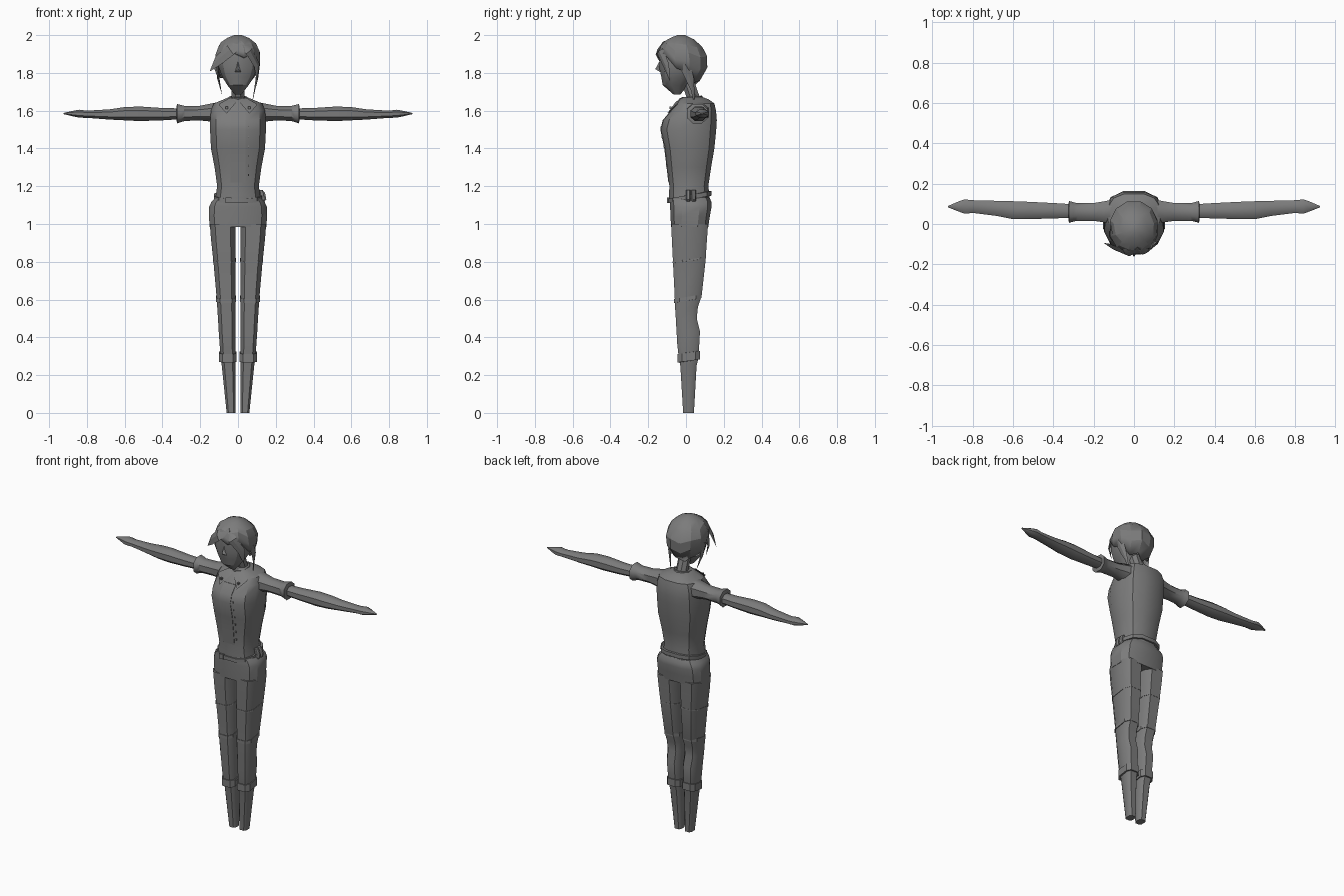
import bpy, bmesh, math
from mathutils import Vector

if "Cube" in bpy.data.objects:
    bpy.data.objects.remove(bpy.data.objects["Cube"])

GREY = bpy.data.materials.new("dark_grey")
GREY.diffuse_color = (.2, .2, .2, 1)
GREY.use_nodes = True
GREY.node_tree.nodes["Principled BSDF"].inputs["Base Color"].default_value = GREY.diffuse_color


def unit_ring(n, p):
    """Rounded-box outline filling -1..1 in both directions."""
    pts = []
    for i in range(n):
        a = 2 * math.pi * (i + 0.5) / n
        c, s = math.cos(a), math.sin(a)
        pts.append((math.copysign(abs(c) ** (2 / p), c), math.copysign(abs(s) ** (2 / p), s)))
    mx, my = max(q[0] for q in pts), max(q[1] for q in pts)
    return [(x / mx, y / my) for x, y in pts]


def loft(name, rings, mirror=False, caps=True, closed=False, angle=32):
    bm = bmesh.new()
    rows = [[bm.verts.new(p) for p in r] for r in rings]
    n = len(rows[0])
    pairs = list(zip(rows, rows[1:])) + ([(rows[-1], rows[0])] if closed else [])
    for a, b in pairs:
        for i in range(n):
            j = (i + 1) % n
            bm.faces.new((a[i], a[j], b[j], b[i]))
    if caps and not closed:
        bm.faces.new(rows[0])
        bm.faces.new(rows[-1])
    bmesh.ops.recalc_face_normals(bm, faces=bm.faces)
    me = bpy.data.meshes.new(name)
    bm.to_mesh(me)
    bm.free()
    me.materials.append(GREY)
    ob = bpy.data.objects.new(name, me)
    bpy.context.collection.objects.link(ob)
    bpy.context.view_layer.objects.active = ob
    ob.select_set(True)
    bpy.ops.object.shade_smooth_by_angle(angle=math.radians(angle))
    ob.select_set(False)
    if mirror:
        ob.modifiers.new("mirror", 'MIRROR')
    return ob


def flat_ring(z, x0, x1, y0, y1, n=12, p=2.6, tilt=0.0):
    """Horizontal ring; tilt raises the back."""
    cx, cy, hx, hy = (x0 + x1) / 2, (y0 + y1) / 2, (x1 - x0) / 2, (y1 - y0) / 2
    return [Vector((cx + u * hx, cy + v * hy, z + tilt * v)) for u, v in unit_ring(n, p)]


def side_ring(x, y0, y1, z0, z1, n=8, p=2.3):
    return [Vector((x, (y0 + y1) / 2 + u * (y1 - y0) / 2, (z0 + z1) / 2 + v * (z1 - z0) / 2))
            for u, v in unit_ring(n, p)]


def body(name, rows, n=12, p=2.6, **kw):
    return loft(name, [flat_ring(z, -w, w, f, b, n, p) for z, w, f, b in rows], **kw)


def sample(rows, z):
    for a, b in zip(rows, rows[1:]):
        if z <= b[0]:
            t = max(0, (z - a[0]) / (b[0] - a[0]))
            return [p + (q - p) * t for p, q in zip(a[1:], b[1:])]
    return rows[-1][1:]


def band(name, z, h, x0, x1, y0, y1, n, p, tilt, mirror=False, grow=0.008):
    """Thin closed strap around a limb or waist."""
    o, i = grow, -0.01
    prof = [(i, 0), (o, 0), (o, h), (i, h)]
    return loft(name, [flat_ring(z + dz, x0 - g, x1 + g, y0 - g, y1 + g, n, p, tilt) for g, dz in prof],
                mirror, closed=True)


def box(name, c, s, mirror=False):
    x, y, z = c
    a, b, h = (v / 2 for v in s)
    ring = [(-a, -b), (a, -b), (a, b), (-a, b)]
    return loft(name, [[Vector((x + u, y + v, z + k)) for u, v in ring] for k in (-h, h)], mirror)


# Jacket torso
TORSO = [(1.12, .118, -.088, .122), (1.15, .118, -.09, .125), (1.2, .11, -.088, .118),
         (1.3, .124, -.10, .133), (1.4, .143, -.112, .15), (1.5, .148, -.133, .16),
         (1.55, .147, -.12, .163), (1.6, .143, -.078, .159), (1.638, .128, -.052, .15),
         (1.66, .075, -.035, .12), (1.673, .045, -.02, .085)]
body("jacket", TORSO, n=12)

# Button placket following the chest, with buttons
strip = []
for z in (1.22, 1.3, 1.4, 1.5, 1.55, 1.6):
    f = sample(TORSO, z)[1]
    strip.append([Vector((x, f + d, z)) for x, d in ((-.04, -.003), (.04, -.003), (.04, .02), (-.04, .02))])
loft("placket", strip)
for i in range(6):
    z = 1.26 + i * .05
    box("button", (.055, sample(TORSO, z)[1], z), (.006, .008, .01))

# Standing collar and lapels
loft("collar", [flat_ring(z, -w, w, f, b, 10, 2.2, .006) for z, w, f, b in
                ((1.645, .065, -.04, .10), (1.673, .048, -.035, .085),
                 (1.673, .04, -.027, .077), (1.645, .05, -.03, .09))], closed=True)
loft("lapel", [[Vector(q) + Vector((0, d, d * .6)) for q in
                ((.012, -.052, 1.645), (.045, -.032, 1.664), (.1, -.05, 1.632), (.06, -.094, 1.588))]
               for d in (-.006, .006)], mirror=True)
box("collar_stud", (.06, -.082, 1.615), (.012, .012, .012), True)

# Neck leaning forward into the head
loft("neck", [flat_ring(z, -.034, .034, y, y + .07, 8, 2)
              for z, y in ((1.63, .015), (1.68, .0), (1.78, -.035))])

# Pelvis
body("hips", [(.985, .15, -.079, .118), (1.04, .154, -.082, .126), (1.09, .153, -.084, .135),
              (1.115, .142, -.086, .135), (1.14, .12, -.085, .125)], n=12, p=3.1)

# Trouser legs with calf shape
LEG = [(0, .013, .06, -.015, .042), (.25, .014, .086, -.03, .056), (.29, .014, .092, -.038, .066),
       (.36, .014, .097, -.046, .07), (.43, .014, .102, -.05, .074), (.5, .014, .106, -.054, .057),
       (.56, .014, .11, -.058, .063), (.62, .014, .114, -.06, .083), (.8, .013, .13, -.069, .103),
       (.92, .013, .143, -.075, .111), (1.0, .012, .149, -.078, .117)]
loft("leg", [flat_ring(*r, n=8, p=3.4) for r in LEG], mirror=True, angle=40)
for name, z, h, g, t in (("boot_cuff", .275, .045, .007, .008), ("knee_strap", .595, .02, .003, .012),
                         ("thigh_seam", .805, .008, .002, .012)):
    band(name, z, h, *sample(LEG, z + h / 2), 8, 3.4, t, True, g)

# Belt, buckle and side pouches
band("belt", 1.13, .024, -.12, .12, -.088, .128, 12, 2.6, .02)
box("belt_buckle", (-.05, -.095, 1.125), (.03, .012, .03))
for y in (.012, .042):
    loft("belt_pouch", [flat_ring(z, .11, x, y - .012, y + .012, 8, 2.2)
                        for z, x in ((1.118, .14), (1.13, .15), (1.165, .143), (1.18, .13))])

# Short sleeves and bare arms ending in pointed hands
loft("sleeve", [side_ring(*r) for r in (
    (.09, .0, .125, 1.53, 1.648), (.15, .008, .112, 1.543, 1.636), (.2, .016, .104, 1.548, 1.626),
    (.28, .016, .103, 1.546, 1.624), (.3, .012, .108, 1.54, 1.63), (.322, .006, .114, 1.533, 1.635),
    (.326, .022, .1, 1.55, 1.62))], mirror=True, angle=46)
loft("arm", [side_ring(*r) for r in (
    (.3, .03, .098, 1.555, 1.612), (.4, .028, .104, 1.549, 1.614), (.52, .024, .11, 1.545, 1.622),
    (.6, .024, .113, 1.549, 1.619), (.68, .04, .115, 1.553, 1.607), (.8, .055, .118, 1.562, 1.6),
    (.84, .051, .122, 1.563, 1.605), (.87, .062, .112, 1.569, 1.6), (.924, .083, .089, 1.582, 1.588))],
    mirror=True, angle=46)

# Face with a low nose ridge
body("head", [(1.685, .018, -.065, -.03), (1.735, .056, -.123, .01), (1.78, .084, -.131, .045),
              (1.83, .102, -.142, .085), (1.9, .105, -.138, .09), (1.95, .085, -.1, .055)], p=2.3)
loft("nose", [[Vector(q) for q in r] for r in (
    ((-.02, -.13, 1.8), (.02, -.13, 1.8), (0, -.13, 1.88)),
    ((-.002, -.162, 1.82), (.002, -.162, 1.82), (0, -.16, 1.825)))], angle=80)

# Hair cap: faceted, open at the face, jagged lower edge
HAIR = [(1.72, .07, -.11, .03), (1.76, .092, -.125, .075), (1.83, .114, -.143, .114),
        (1.9, .12, -.156, .111), (1.96, .094, -.125, .07), (1.985, .058, -.085, .03),
        (2.0, .02, -.045, -.005)]
N, STEPS = 12, 6
cap = []
for k in range(STEPS):
    ring = []
    for i, (u, v) in enumerate(unit_ring(N, 2.1)):
        low = 1.745 + (.06 * (1 - abs(v)) if v > 0 else .06 + .09 * min(1, -v * 1.3))
        low += .014 * (-1) ** i
        t = k / (STEPS - 1)
        z = low + (2.0 - low) * (1 - (1 - t) ** 1.5)
        w, f, b = sample(HAIR, z)
        ring.append(Vector((u * w, (f + b) / 2 + v * (b - f) / 2, z)))
    cap.append(ring)
hair = loft("hair_cap", cap, caps=False, angle=22)
top = bmesh.new()
top.from_mesh(hair.data)
bmesh.ops.holes_fill(top, edges=[e for e in top.edges if e.is_boundary and all(v.co.z > 1.99 for v in e.verts)])
bmesh.ops.recalc_face_normals(top, faces=top.faces)
top.to_mesh(hair.data)
top.free()
hair.modifiers.new("thickness", 'SOLIDIFY').thickness = .01


def lock(name, path):
    """Flat tapering strand hugging the head; path holds x, y, z, half width."""
    pts = [Vector(p[:3]) for p in path]
    rings = []
    for i, p in enumerate(pts):
        t = (pts[min(i + 1, len(pts) - 1)] - pts[max(i - 1, 0)]).normalized()
        r = p - Vector((0, -.02, 1.86))
        r = (r - t * r.dot(t)).normalized()
        s, w = t.cross(r), path[i][3]
        rings.append([p + s * w, p + r * w * .3, p - s * w, p - r * w * .3])
    loft(name, rings)


# Loose strands
lock("fringe_left", [(.025, -.12, 1.96, .015), (-.04, -.143, 1.92, .034), (-.105, -.115, 1.865, .03),
                     (-.148, -.095, 1.81, .002)])
lock("fringe_right", [(.01, -.12, 1.962, .012), (.06, -.137, 1.915, .026), (.1, -.105, 1.84, .022),
                      (.1, -.085, 1.76, .002)])
lock("side_lock_right", [(.108, -.01, 1.85, .03), (.1, .02, 1.77, .022), (.088, .035, 1.71, .01),
                         (.074, .045, 1.635, .001)])
lock("side_lock_left", [(-.11, -.03, 1.85, .03), (-.104, -.01, 1.77, .02), (-.085, .015, 1.685, .001)])
lock("temple_lock_left", [(-.112, -.06, 1.88, .03), (-.118, -.06, 1.82, .02), (-.1, -.06, 1.755, .001)])
